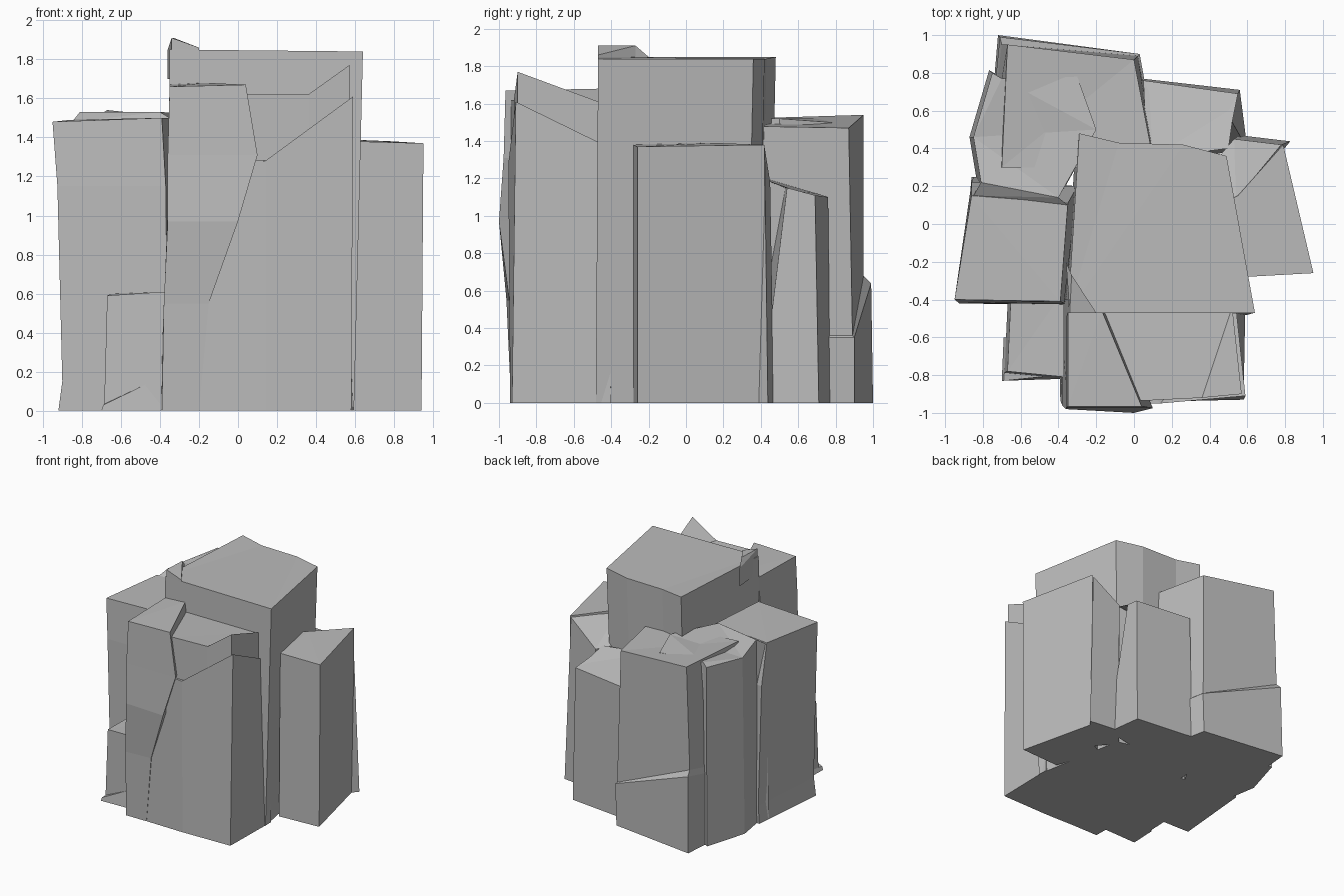
import bpy
import bmesh
from mathutils import Vector

default_cube = bpy.data.objects.get("Cube")
if default_cube:
    bpy.data.objects.remove(default_cube, do_unlink=True)

stone = bpy.data.materials.new("stone_grey")
stone.use_nodes = True
stone_colour = (0.5, 0.5, 0.5, 1.0)
stone.diffuse_color = stone_colour
shader = stone.node_tree.nodes["Principled BSDF"]
shader.inputs["Base Color"].default_value = stone_colour
shader.inputs["Roughness"].default_value = 0.9


def loft(name, rings):
    """Join matching corner rings, from bottom to top, into a flat-shaded stone."""
    bm = bmesh.new()
    layers = [[bm.verts.new(corner) for corner in ring] for ring in rings]
    count = len(layers[0])
    for lower, upper in zip(layers, layers[1:]):
        for i in range(count):
            j = (i + 1) % count
            bm.faces.new((lower[i], lower[j], upper[j], upper[i]))
    caps = [bm.faces.new(layers[0]), bm.faces.new(layers[-1])]
    bmesh.ops.triangulate(bm, faces=caps)
    bmesh.ops.recalc_face_normals(bm, faces=bm.faces)
    mesh = bpy.data.meshes.new(name)
    bm.to_mesh(mesh)
    bm.free()
    mesh.materials.append(stone)
    stone_object = bpy.data.objects.new(name, mesh)
    bpy.context.scene.collection.objects.link(stone_object)
    return stone_object


def column(name, top, flare=1.0, shift=(0, 0), floor=0.0):
    """Stone column whose foot is the top outline, scaled and shifted."""
    corners = [Vector(corner) for corner in top]
    middle = sum(corners, Vector()) / len(corners)
    foot = []
    for corner in corners:
        x = middle.x + (corner.x - middle.x) * flare + shift[0]
        y = middle.y + (corner.y - middle.y) * flare + shift[1]
        foot.append((x, y, floor))
    return loft(name, [foot, corners])


# Tall central column and the raised chip on its corner
column("central_column", [
    (-.35, -.47, 1.85), (.64, -.47, 1.84), (.49, .36, 1.84),
    (.26, .42, 1.84), (-.08, .43, 1.84), (-.29, .48, 1.85),
], flare=0.97, shift=(-.03, -.03))
column("central_chip", [
    (-.36, -.2, 1.85), (-.34, -.47, 1.91), (-.2, -.47, 1.86), (-.33, -.27, 1.91),
], floor=1.7)

# Front column: body, set-back upper block and the bulging slab beside the crack
loft("front_column", [
    [(-.4, -.4, 0), (-.39, -.93, 0), (.14, -.94, 0), (.58, -.93, 0), (.59, -.4, 0)],
    [(-.35, -.4, 1.3), (-.35, -.95, 1.3), (.14, -.95, 1.28), (.59, -.91, 1.61), (.54, -.44, 1.38)],
])
column("front_upper_block", [
    (-.3, -.44, 1.6), (-.3, -.94, 1.62), (.06, -.935, 1.62),
    (.36, -.92, 1.62), (.57, -.9, 1.77), (.52, -.44, 1.6),
], floor=1.1)
loft("front_slab", [
    [(-.4, -.5, 0), (-.39, -.935, 0), (-.2, -.935, 0), (-.2, -.5, 0)],
    [(-.38, -.5, .55), (-.38, -.96, .55), (-.15, -.945, .55), (-.16, -.5, .55)],
    [(-.36, -.5, .97), (-.36, -.98, .97), (0, -1, .97), (-.1, -.5, .97)],
    [(-.36, -.5, 1.31), (-.36, -.975, 1.31), (.1, -.975, 1.31), (-.1, -.5, 1.31)],
    [(-.35, -.46, 1.67), (-.35, -.965, 1.66), (.04, -.965, 1.67), (-.17, -.46, 1.68)],
])

# Low step at the front with its spreading foot
column("front_step", [
    (-.37, -.81, .61), (-.37, -.35, .61), (-.65, -.35, .6), (-.67, -.78, .59),
], flare=1.04, shift=(-.01, 0))
loft("step_foot", [
    [(-.7, -.83, 0), (-.38, -.82, 0), (-.38, -.6, 0), (-.69, -.6, 0)],
    [(-.69, -.83, .03), (-.4, -.8, .17), (-.4, -.6, .17), (-.67, -.6, .05)],
])

# Left-hand column of the front face, slightly pinched towards the ground
loft("side_column", [
    [(-.92, -.42, 0), (-.36, -.43, 0), (-.3, .2, 0), (-.86, .25, 0)],
    [(-.9, -.42, .15), (-.36, -.43, .15), (-.3, .2, .15), (-.85, .25, .15)],
    [(-.925, -.42, 1.15), (-.37, -.42, 1.15), (-.3, .2, 1.15), (-.86, .22, 1.15)],
    [(-.95, -.4, 1.48), (-.39, -.41, 1.5), (-.35, .11, 1.5), (-.86, .15, 1.49)],
])

# Middle stone of the same side, with a ramped front lip
column("side_middle_stone", [
    (-.85, .15, 1.48), (-.35, .1, 1.5), (-.4, .14, 1.53), (-.2, .5, 1.52),
    (-.3, .78, 1.5), (-.7, .77, 1.52), (-.75, .8, 1.5), (-.85, .46, 1.48),
    (-.81, .22, 1.53),
], flare=1.04, shift=(-.01, 0))

# Large rear column with a projecting base and a sloped ledge
loft("rear_column", [
    [(-.72, 1, 0), (.02, .9, 0), (.14, .3, 0), (-.78, .3, 0)],
    [(-.71, .99, .64), (.03, .9, .35), (.14, .3, .35), (-.78, .3, .5)],
    [(-.7, .95, .68), (.02, .89, .36), (.13, .3, .36), (-.78, .3, .55)],
    [(-.67, .95, 1.54), (0, .87, 1.47), (.11, .3, 1.48), (-.7, .3, 1.52)],
])

# Shorter rear column leaning into the centre
loft("rear_short_column", [
    [(.04, .77, 0), (.56, .71, 0), (.6, .4, 0), (.04, .3, 0)],
    [(.05, .76, 1.1), (.55, .69, 1.11), (.52, .54, 1.15), (.06, .53, 1.15)],
    [(.08, .7, 1.12), (.5, .6, 1.13), (.5, .4, 1.2), (.1, .35, 1.22)],
])

# Outer column on the opposite side
column("outer_column", [
    (.59, -.28, 1.38), (.95, -.26, 1.37), (.79, .42, 1.38),
    (.55, .15, 1.39), (.45, .1, 1.38),
], flare=1.0, shift=(-.01, 0))
column("outer_rear_wedge", [
    (.54, .13, 1.37), (.78, .42, 1.37), (.53, .45, 1.18), (.4, .3, 1.2),
], flare=1.08, shift=(.03, .01))
